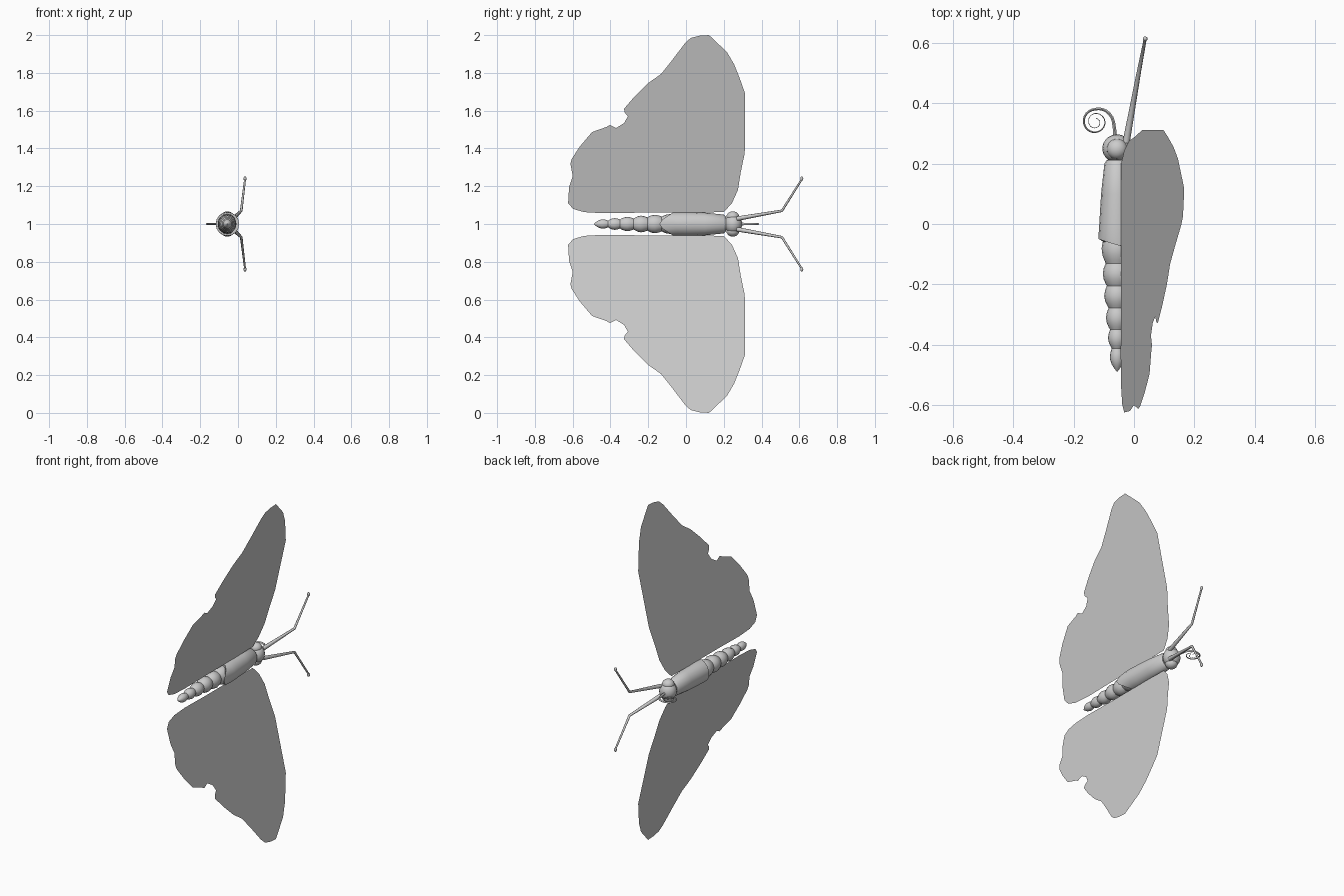
import bpy, bmesh, math
from mathutils import Vector

if "Cube" in bpy.data.objects:
    bpy.data.objects.remove(bpy.data.objects["Cube"])

AXIS = -0.056  # x of the body axis, which runs along y at z = 1

grey = bpy.data.materials.new("light_grey")
grey.diffuse_color = (0.604, 0.604, 0.604, 1)
grey.use_nodes = True
grey.node_tree.nodes["Principled BSDF"].inputs["Base Color"].default_value = grey.diffuse_color


def finish(name, bm, smooth=None):
    bmesh.ops.recalc_face_normals(bm, faces=bm.faces)
    me = bpy.data.meshes.new(name)
    bm.to_mesh(me)
    bm.free()
    ob = bpy.data.objects.new(name, me)
    bpy.context.collection.objects.link(ob)
    me.materials.append(grey)
    if smooth:
        bpy.ops.object.select_all(action='DESELECT')
        bpy.context.view_layer.objects.active = ob
        ob.select_set(True)
        bpy.ops.object.shade_smooth_by_angle(angle=math.radians(smooth))
    return ob


def loft(name, rings, smooth=40):
    """Join closed rings of points and cap both ends."""
    bm = bmesh.new()
    loops = [[bm.verts.new(p) for p in r] for r in rings]
    n = len(loops[0])
    for a, b in zip(loops, loops[1:]):
        for i in range(n):
            j = (i + 1) % n
            bm.faces.new((a[i], a[j], b[j], b[i]))
    bm.faces.new(loops[0])
    bm.faces.new(loops[-1])
    return finish(name, bm, smooth)


def body_ring(y, rx, rz, n=16, shift=lambda c: 0, x=AXIS):
    pts = []
    for i in range(n):
        a = 2 * math.pi * i / n
        c = math.cos(a)
        pts.append((x + rx * c, y + shift(c), 1 + rz * math.sin(a)))
    return pts


def ball(name, pos, scale, seg=20):
    bm = bmesh.new()
    bmesh.ops.create_uvsphere(bm, u_segments=seg, v_segments=seg // 2, radius=1)
    for v in bm.verts:
        v.co = Vector(pos) + Vector(v.co[i] * scale[i] for i in range(3))
    return finish(name, bm, 60)


def tube(name, pts, radii, n=8):
    pts = [Vector(p) for p in pts]
    rings = []
    for i, p in enumerate(pts):
        t = (pts[min(i + 1, len(pts) - 1)] - pts[max(i - 1, 0)]).normalized()
        u = t.cross(Vector((1, 0, 0)) if abs(t.z) < 0.95 and abs(t.x) < 0.3
                    else Vector((0, 0, 1))).normalized()
        if name == "proboscis":
            u = Vector((0, 0, 1))
        w = t.cross(u)
        rings.append([p + radii[i] * (u * math.cos(k * math.tau / n) + w * math.sin(k * math.tau / n))
                      for k in range(n)])
    return loft(name, rings, 60)


# Thorax: tapered barrel with a pointed rear flap on the +x side
def flap(c):
    return -0.07 * max(0, c) ** 3 + 0.02 * max(0, -c)

thorax = [body_ring(y, rx, rz) for y, rx, rz in
          [(0.212, 0.034, 0.038), (0.2, 0.042, 0.05), (0.1, 0.053, 0.06), (0, 0.059, 0.064)]]
thorax += [body_ring(-0.045, 0.062, 0.064),
           body_ring(-0.07, 0.062, 0.062, shift=flap)]
loft("thorax", thorax)

# Abdomen: six bulging segments separated by creases
joints = [-0.04, -0.13, -0.205, -0.278, -0.35, -0.412, -0.488]
bulge = [0.053, 0.049, 0.044, 0.038, 0.031, 0.024]
waist = [0.042, 0.039, 0.035, 0.029, 0.024, 0.018, 0.002]
rings = []
for k, r in enumerate(bulge):
    y0, y1 = joints[k], joints[k + 1]
    for t in (0, 0.2, 0.45, 0.7, 0.88):
        base = waist[k] + (waist[k + 1] - waist[k]) * t
        rad = base + (r - (waist[k] + waist[k + 1]) / 2) * math.sin(math.pi * t)
        rings.append(body_ring(y0 + (y1 - y0) * t, rad * 0.97, rad))
rings.append(body_ring(joints[-1], 0.002, 0.002))
loft("abdomen", rings, 35)

# Head
ball("head", (AXIS, 0.25, 1), (0.049, 0.047, 0.052))

# Wing outline (y, z) of the upper wing
outline = [
    (.2, 1.063), (.243, 1.11), (.275, 1.18), (.29, 1.275), (.311, 1.376), (.312, 1.693),
    (.286, 1.767), (.255, 1.845), (.217, 1.91), (.122, 2.0), (.074, 1.997), (.025, 1.985),
    (-.005, 1.958), (-.069, 1.873), (-.132, 1.794), (-.2, 1.746), (-.275, 1.672),
    (-.328, 1.61), (-.325, 1.59), (-.307, 1.571), (-.328, 1.534), (-.37, 1.508),
    (-.402, 1.524), (-.423, 1.513), (-.497, 1.487), (-.56, 1.413), (-.605, 1.345),
    (-.612, 1.32), (-.6, 1.254), (-.619, 1.196), (-.624, 1.11), (-.598, 1.08),
    (-.54, 1.063), (-.44, 1.057), (-.243, 1.06), (0, 1.06)]

for side, s in (("upper", 1), ("lower", -1)):
    # Flat, paper-thin wing leaning towards +x
    bm = bmesh.new()
    f = bm.faces.new([bm.verts.new((-0.044 + 0.222 * (z - 1.057), y, 1 + s * (z - 1)))
                      for y, z in outline])
    f.normal_update()
    if f.normal.x < 0:
        f.normal_flip()
    bmesh.ops.triangulate(bm, faces=[f])
    me = bpy.data.meshes.new(side + "_wing")
    bm.to_mesh(me)
    bm.free()
    me.materials.append(grey)
    bpy.context.collection.objects.link(bpy.data.objects.new(side + "_wing", me))

    # Eye
    ball(side + "_eye", (AXIS, 0.248, 1 + s * 0.038), (0.034, 0.034, 0.029))

    # Bent antenna with a small knob
    tube(side + "_antenna",
         [(-0.026, 0.27, 1 + s * 0.028), (0.017, 0.508, 1 + s * 0.07), (0.037, 0.612, 1 + s * 0.235)],
         [0.012, 0.007, 0.005])
    ball(side + "_antenna_knob", (0.037, 0.613, 1 + s * 0.24), (0.008, 0.008, 0.012), 12)

# Proboscis: flat spiral coil in front of the head
keys = [(0, .061), (90, .042), (180, .037), (270, .034), (360, .033), (450, .028),
        (540, .021), (630, .02), (720, .016), (810, .011)]
pts, radii = [(-0.062, 0.285, 1), (-0.064, 0.31, 1)], [0.007, 0.0065]
for (a0, r0), (a1, r1) in zip(keys, keys[1:]):
    for k in range(6):
        t = k / 6
        a = math.radians(a0 + (a1 - a0) * t)
        r = r0 + (r1 - r0) * t
        pts.append((-0.129 + r * math.cos(a), 0.338 + r * math.sin(a), 1))
        radii.append(0.006 - 0.0048 * min(1, (a / math.tau) / 1.2))
tube("proboscis", pts, radii, 6)
